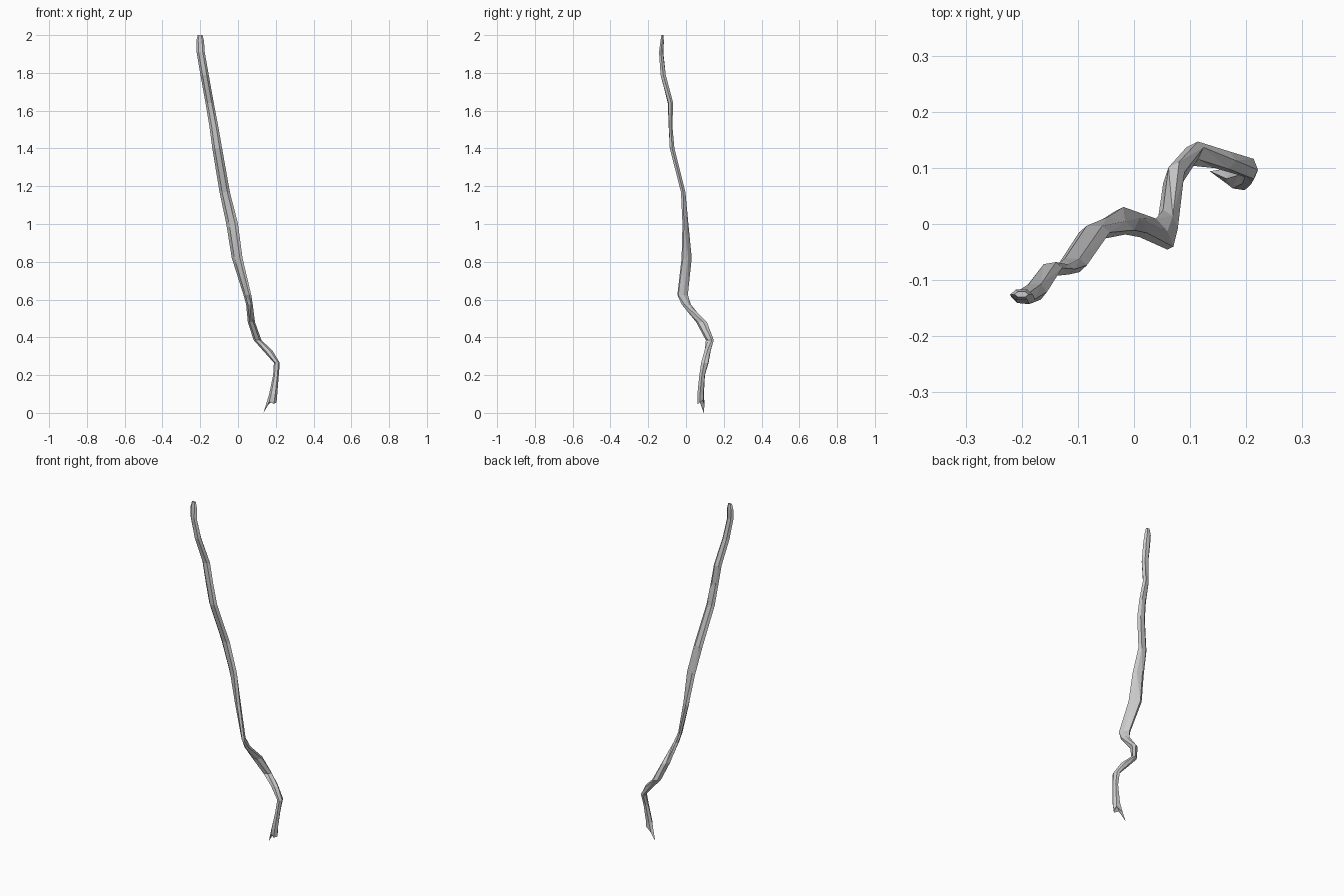
import bpy, bmesh
from math import cos, radians

# Cross-sections: z, x min, x max, y min, y max, phase (skews the flat oval)
sections = [
    (0.10, 0.165, 0.208, 0.060, 0.095, 100),
    (0.20, 0.186, 0.216, 0.070, 0.101, 95),
    (0.265, 0.190, 0.221, 0.080, 0.120, 100),
    (0.33, 0.132, 0.182, 0.097, 0.132, 95),
    (0.385, 0.083, 0.124, 0.106, 0.146, 60),
    (0.48, 0.052, 0.090, 0.055, 0.110, 70),
    (0.575, 0.043, 0.078, -0.022, 0.024, 115),
    (0.625, 0.029, 0.070, -0.046, 0.010, 140),
    (0.82, -0.033, 0.024, -0.023, 0.030, 135),
    (1.00, -0.062, 0.000, -0.018, 0.012, 120),
    (1.17, -0.098, -0.043, -0.028, -0.002, 90),
    (1.40, -0.136, -0.084, -0.087, -0.060, 90),
    (1.52, -0.152, -0.105, -0.092, -0.072, 80),
    (1.64, -0.172, -0.128, -0.096, -0.068, 75),
    (1.79, -0.199, -0.155, -0.136, -0.106, 90),
    (1.91, -0.219, -0.176, -0.143, -0.120, 100),
    (1.97, -0.221, -0.180, -0.136, -0.116, 90),
    (2.00, -0.213, -0.188, -0.131, -0.120, 90),
]
SIDES = 6

bm = bmesh.new()
rings = []

# Split, jagged lower end: one long tip and one short tip
tip = [(0.204, 0.075, 0.055), (0.196, 0.092, 0.070), (0.160, 0.098, 0.045),
       (0.135, 0.094, 0.000), (0.165, 0.072, 0.060), (0.190, 0.062, 0.048)]
rings.append([bm.verts.new(p) for p in tip])

# Winding stem
for z, x0, x1, y0, y1, phase in sections:
    cx, cy = (x0 + x1) / 2, (y0 + y1) / 2
    hx, hy = (x1 - x0) / 2, (y1 - y0) / 2 * 1.05
    ring = []
    for i in range(SIDES):
        a = 360 * i / SIDES
        ring.append(bm.verts.new((cx + hx * cos(radians(a)),
                                  cy + hy * cos(radians(a - phase)), z)))
    rings.append(ring)

for low, high in zip(rings, rings[1:]):
    for i in range(SIDES):
        j = (i + 1) % SIDES
        bm.faces.new((low[i], low[j], high[j], high[i]))

# End caps: recessed notch below, flat top
notch = bm.verts.new((0.182, 0.080, 0.080))
for i in range(SIDES):
    bm.faces.new((rings[0][(i + 1) % SIDES], rings[0][i], notch))
bm.faces.new(rings[-1])

bmesh.ops.triangulate(bm, faces=bm.faces[:])
bmesh.ops.recalc_face_normals(bm, faces=bm.faces[:])
mesh = bpy.data.meshes.new("twisted_branch")
bm.to_mesh(mesh)
bm.free()
bpy.context.collection.objects.link(bpy.data.objects.new("twisted_branch", mesh))
